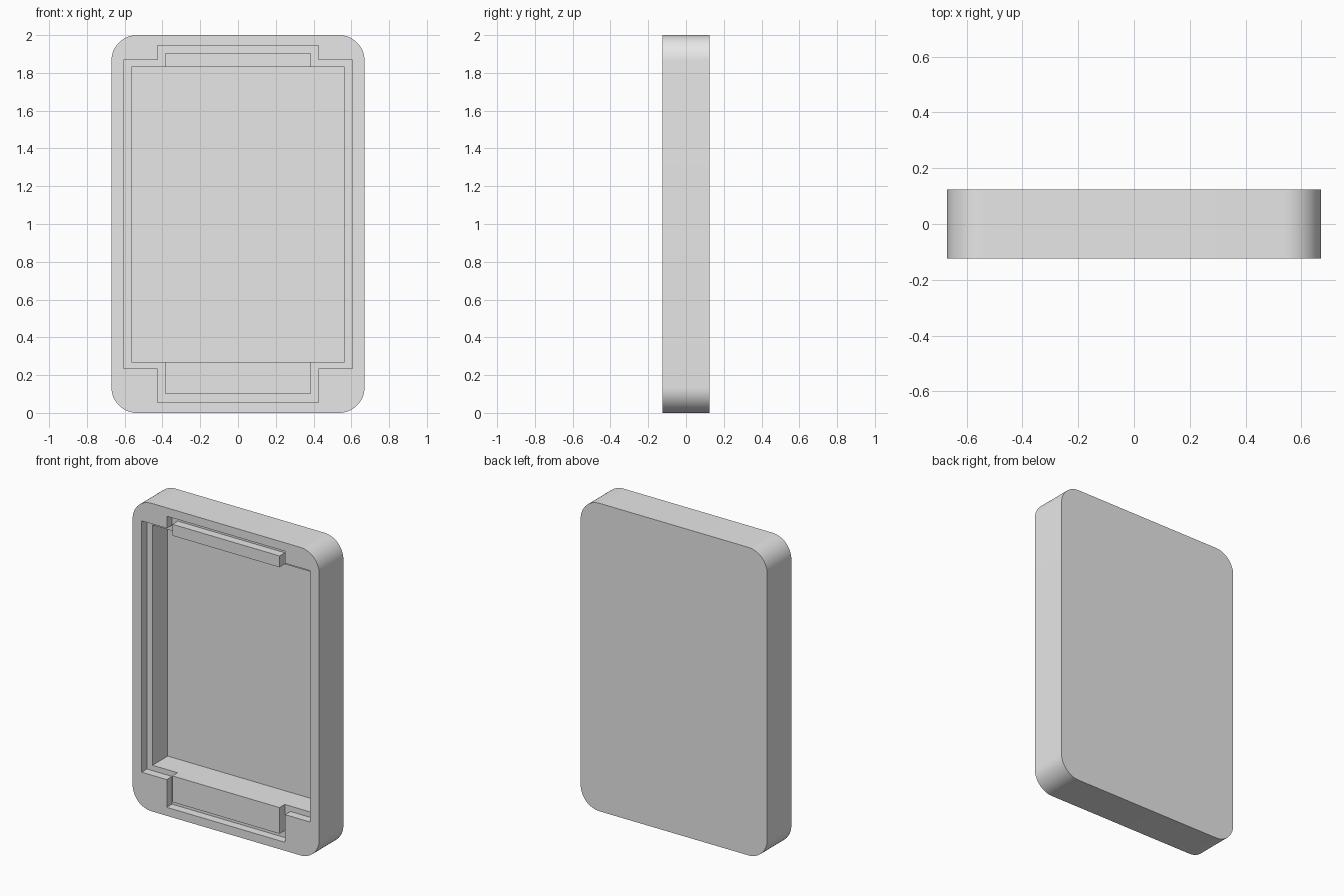
import bpy
import bmesh
from math import cos, sin, pi, radians

default = bpy.data.objects.get("Cube")
if default:
    bpy.data.objects.remove(default, do_unlink=True)

FRONT, BACK = -0.124, 0.124
LEDGE, FLOOR = -0.07, 0.086      # depth of the stepped rim and of the cavity
CLEAR = -0.2                     # cutters start in front of the body

grey = bpy.data.materials.new("plain grey")
grey.use_nodes = True
colour = (0.8, 0.8, 0.8, 1)
grey.diffuse_color = colour
grey.node_tree.nodes["Principled BSDF"].inputs["Base Color"].default_value = colour


def prism(name, outline, y0, y1):
    """Extrude an (x, z) outline from y0 to y1."""
    bm = bmesh.new()
    face = bm.faces.new([bm.verts.new((x, y0, z)) for x, z in outline])
    grown = bmesh.ops.extrude_face_region(bm, geom=[face])["geom"]
    moved = [g for g in grown if isinstance(g, bmesh.types.BMVert)]
    bmesh.ops.translate(bm, verts=moved, vec=(0, y1 - y0, 0))
    bmesh.ops.recalc_face_normals(bm, faces=bm.faces)
    mesh = bpy.data.meshes.new(name)
    bm.to_mesh(mesh)
    bm.free()
    mesh.materials.append(grey)
    obj = bpy.data.objects.new(name, mesh)
    bpy.context.collection.objects.link(obj)
    return obj


def rectangle(half, low, high):
    return [(-half, low), (half, low), (half, high), (-half, high)]


def rounded(half, low, high, radius, steps=16):
    points = []
    centres = [(half - radius, high - radius), (radius - half, high - radius),
               (radius - half, low + radius), (half - radius, low + radius)]
    for quarter, (cx, cz) in enumerate(centres):
        for i in range(steps + 1):
            a = (quarter + i / steps) * pi / 2
            points.append((cx + radius * cos(a), cz + radius * sin(a)))
    return points


def select(obj):
    bpy.ops.object.select_all(action="DESELECT")
    obj.select_set(True)
    bpy.context.view_layer.objects.active = obj


def carve(target, cutter):
    cutter.hide_render = True
    mod = target.modifiers.new("carve", "BOOLEAN")
    mod.operation, mod.solver, mod.object = "DIFFERENCE", "EXACT", cutter
    select(target)
    bpy.ops.object.modifier_apply(modifier=mod.name)
    bpy.data.objects.remove(cutter, do_unlink=True)


# Rounded case body
body = prism("case_body", rounded(0.67, 0, 2, 0.135), FRONT, BACK)

# Shallow rim recess with a tab at each end
right_half = [(0.425, 0.055), (0.425, 0.235), (0.605, 0.235),
              (0.605, 1.867), (0.425, 1.867), (0.425, 1.945)]
rim = right_half + [(-x, z) for x, z in reversed(right_half)]
carve(body, prism("rim_cutter", rim, CLEAR, LEDGE))

# Deep main cavity
carve(body, prism("cavity_cutter", rectangle(0.565, 0.27, 1.83), CLEAR, FLOOR))

select(body)
bpy.ops.object.shade_smooth_by_angle(angle=radians(30))

# Raised blocks on the ledge, flush with the front
prism("lower_block", rectangle(0.385, 0.1, 0.27), FRONT, LEDGE)
prism("upper_block", rectangle(0.385, 1.83, 1.904), FRONT, LEDGE)
